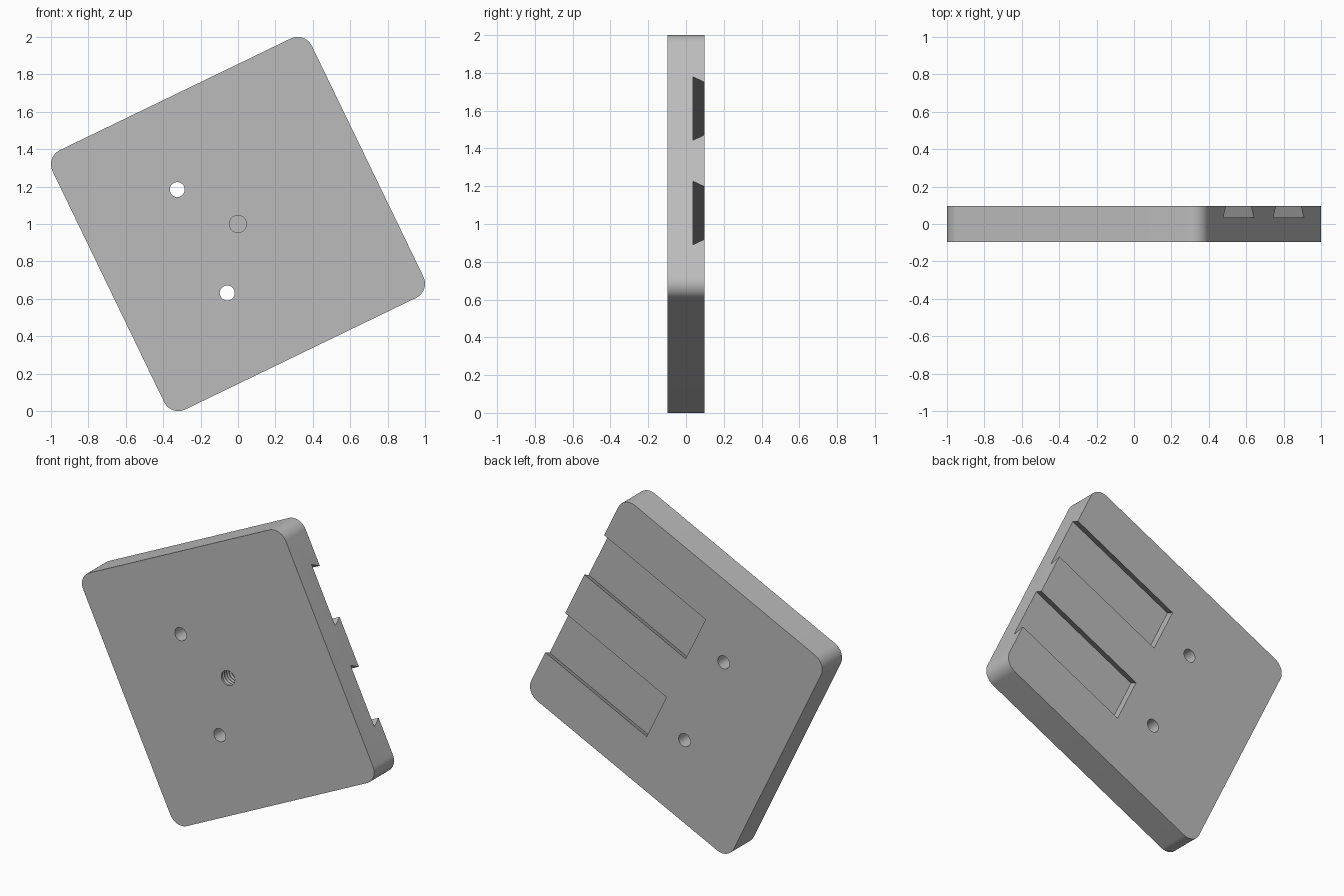
import bpy, bmesh
from math import cos, sin, pi, radians
from mathutils import Matrix

cube = bpy.data.objects.get("Cube")
if cube:
    bpy.data.objects.remove(cube, do_unlink=True)

HALF, CORNER, DEPTH = 0.77, 0.085, 0.097   # plate half side, corner radius, half thickness
ROW = 0.307                                # offset of each slot and hole row
TILT = Matrix.Translation((0, 0, 1)) @ Matrix.Rotation(radians(-25.8), 4, 'Y')

grey = bpy.data.materials.new("plain grey")
grey.use_nodes = True
colour = (0.5, 0.5, 0.5, 1)
grey.diffuse_color = colour
grey.node_tree.nodes["Principled BSDF"].inputs["Base Color"].default_value = colour


def loft(name, rings):
    """Closed solid skinned through rings of equal point count."""
    bm = bmesh.new()
    loops = [[bm.verts.new(p) for p in ring] for ring in rings]
    n = len(loops[0])
    for a, b in zip(loops, loops[1:]):
        for i in range(n):
            j = (i + 1) % n
            bm.faces.new((a[i], a[j], b[j], b[i]))
    bm.faces.new(loops[0])
    bm.faces.new(loops[-1])
    bmesh.ops.recalc_face_normals(bm, faces=bm.faces)
    bm.transform(TILT)
    mesh = bpy.data.meshes.new(name)
    bm.to_mesh(mesh)
    bm.free()
    mesh.materials.append(grey)
    obj = bpy.data.objects.new(name, mesh)
    bpy.context.collection.objects.link(obj)
    return obj


def circle(x, z, y, r, n=40):
    return [(x + r * cos(2 * pi * i / n), y, z + r * sin(2 * pi * i / n)) for i in range(n)]


def rounded_square(y, steps=12):
    pts = []
    for q in range(4):
        for s in range(steps + 1):
            a = pi / 2 * (q + s / steps)
            sx = 1 if q in (0, 3) else -1
            sz = 1 if q < 2 else -1
            pts.append((sx * (HALF - CORNER) + CORNER * cos(a), y,
                        sz * (HALF - CORNER) + CORNER * sin(a)))
    return pts


def dovetail(x, z, floor=0.036, rise=0.06):
    # Undercut slot section, carried past the back face at the same slope
    top = floor + 2 * rise
    return [(x, floor, z - 0.187), (x, floor, z + 0.187),
            (x, top, z + 0.125), (x, top, z - 0.125)]


# Plate
plate = loft("plate", [rounded_square(-DEPTH), rounded_square(DEPTH)])

# Dovetail slots and through holes, one of each per row
cutters = []
for side in (-1, 1):
    z = side * ROW
    cutters.append(loft("slot_cutter", [dovetail(0, z), dovetail(1, z)]))
    cutters.append(loft("hole_cutter", [circle(-0.2125, z, y, 0.04) for y in (-0.2, 0.2)]))

# Blind ribbed socket in the front
rings = [circle(0, 0, -0.2, 0.046), circle(0, 0, -0.09, 0.046)]
for i in range(6):
    y = -0.09 + i * 0.022
    rings += [circle(0, 0, y + 0.011, 0.051), circle(0, 0, y + 0.022, 0.046)]
cutters.append(loft("socket_cutter", rings))

bpy.context.view_layer.objects.active = plate
for cutter in cutters:
    mod = plate.modifiers.new("cut", 'BOOLEAN')
    mod.operation = 'DIFFERENCE'
    mod.solver = 'EXACT'
    mod.object = cutter
    bpy.ops.object.modifier_apply(modifier=mod.name)
    bpy.data.objects.remove(cutter, do_unlink=True)

# Smooth corners and bores, crisp edges
bpy.ops.object.select_all(action='DESELECT')
plate.select_set(True)
bpy.ops.object.shade_smooth_by_angle(angle=radians(30))
